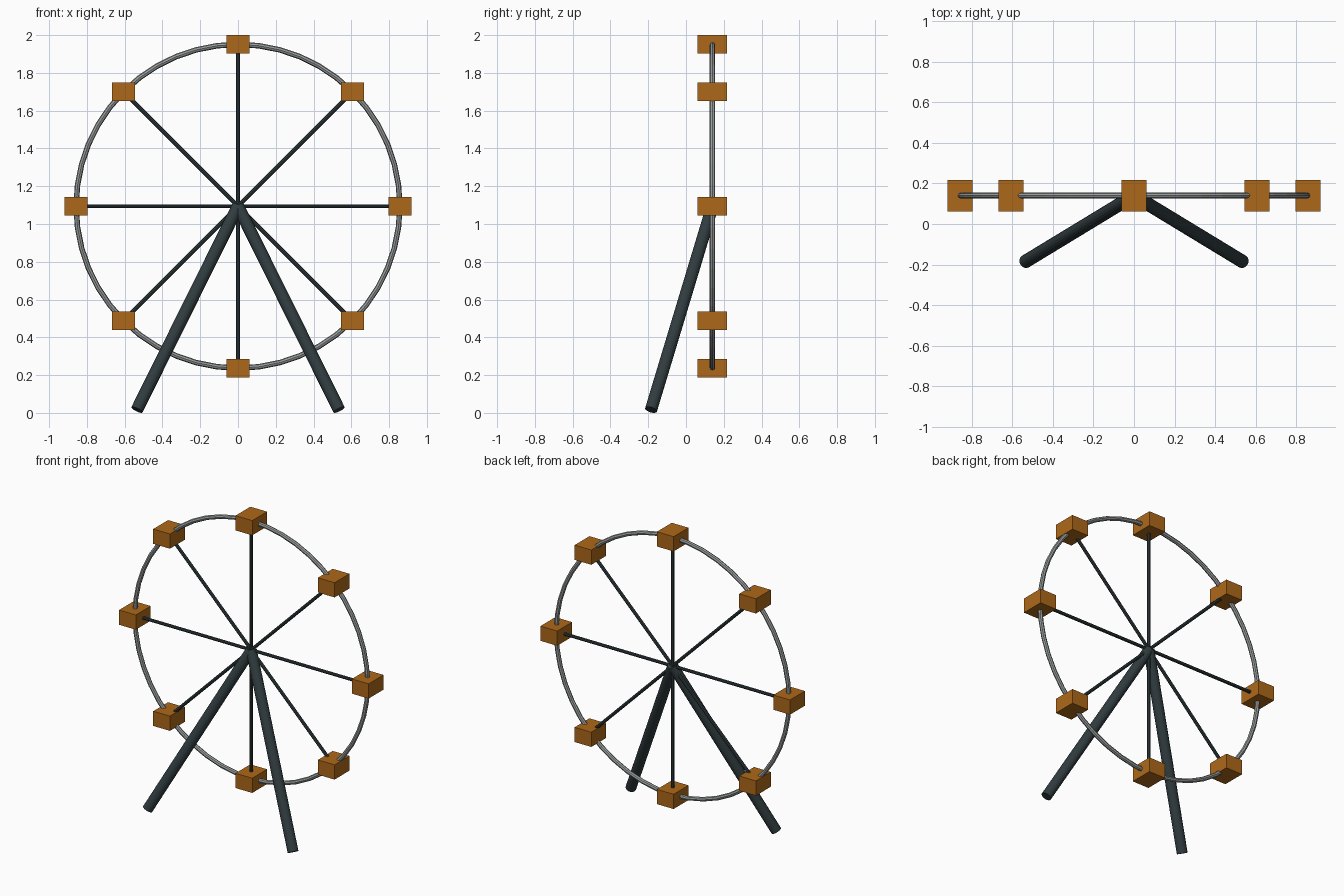
import bpy
from math import sin, cos, pi, radians
from mathutils import Vector

if "Cube" in bpy.data.objects:
    bpy.data.objects.remove(bpy.data.objects["Cube"])

HUB = Vector((0, 0.14, 1.094))
R = 0.857


def material(name, color):
    m = bpy.data.materials.new(name)
    m.diffuse_color = (*color, 1)
    m.use_nodes = True
    m.node_tree.nodes["Principled BSDF"].inputs["Base Color"].default_value = m.diffuse_color
    return m


DARK = material("dark_steel", (0.03, 0.045, 0.05))
WOOD = material("cabin_orange", (0.42, 0.14, 0.01))
STEEL = material("rim_grey", (0.32, 0.34, 0.34))


def finish(name, mat, smooth=False):
    ob = bpy.context.object
    ob.name = name
    ob.data.materials.append(mat)
    if smooth:
        bpy.ops.object.shade_smooth_by_angle(angle=radians(40))
    return ob


def rod(name, a, b, r, sides, mat, smooth=False):
    d = b - a
    bpy.ops.mesh.primitive_cylinder_add(
        vertices=sides, radius=r, depth=d.length, location=(a + b) / 2,
        rotation=d.to_track_quat('Z', 'Y').to_euler())
    return finish(name, mat, smooth)


# Wheel rim
bpy.ops.mesh.primitive_torus_add(
    major_segments=48, minor_segments=8, major_radius=R, minor_radius=0.0145,
    location=HUB, rotation=(pi / 2, 0, 0))
finish("rim", STEEL)

# Spokes with a level cabin at each end
for i in range(8):
    a = i * pi / 4
    end = HUB + R * Vector((cos(a), 0, sin(a)))
    rod(f"spoke_{i + 1}", HUB, end, 0.0105, 8, DARK)
    bpy.ops.mesh.primitive_cube_add(size=1, location=end)
    cabin = finish(f"cabin_{i + 1}", WOOD)
    cabin.scale = (0.123, 0.156, 0.098)

# Splayed support legs
for side, s in (("left", -1), ("right", 1)):
    rod(f"{side}_leg", Vector((s * 0.535, -0.185, 0.0165)), HUB, 0.033, 16, DARK)
